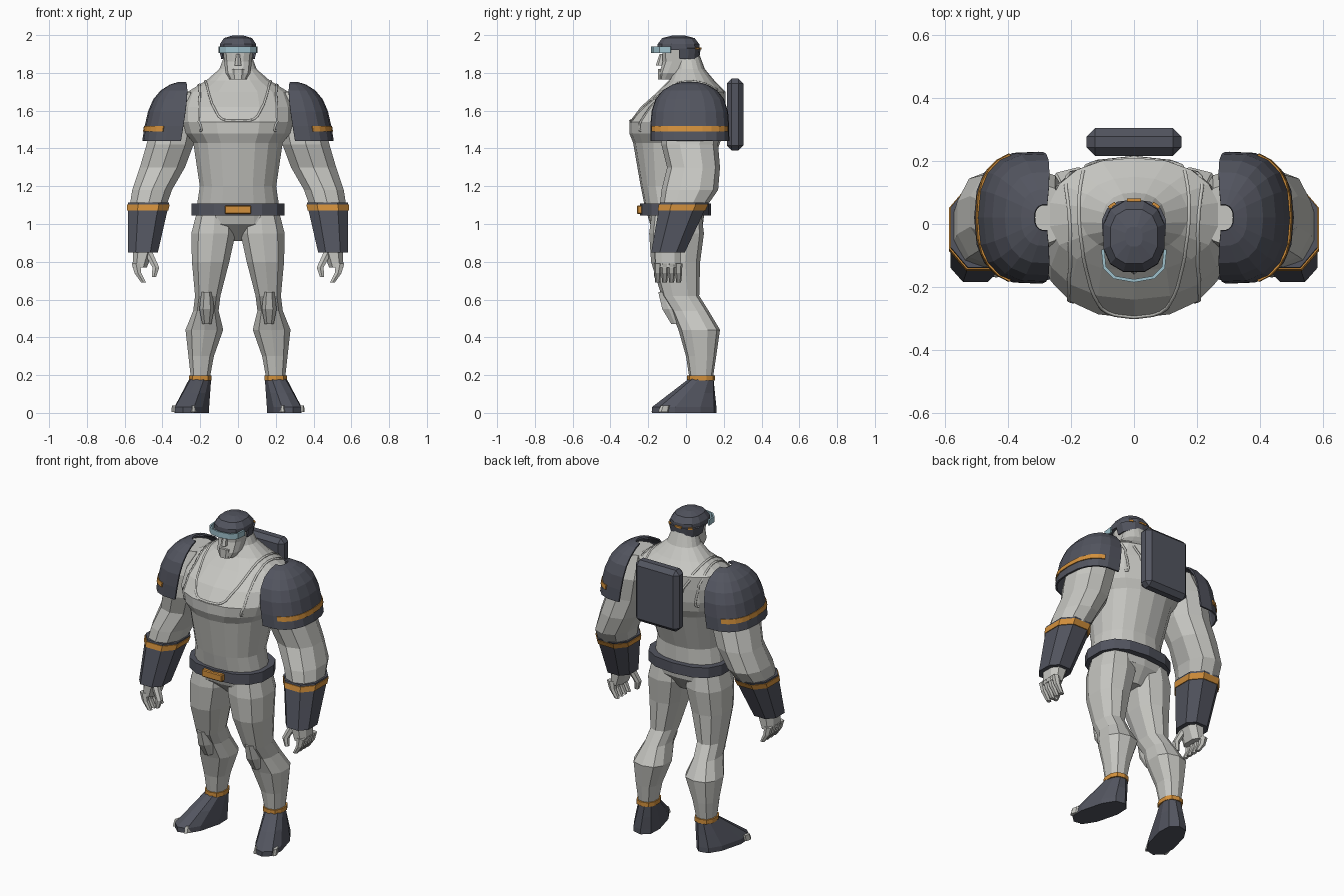
import bpy, bmesh, math
from mathutils import Vector
from mathutils.bvhtree import BVHTree

if "Cube" in bpy.data.objects:
    bpy.data.objects.remove(bpy.data.objects["Cube"])


def material(name, *rgb):
    made = bpy.data.materials.new(name)
    made.use_nodes = True
    made.diffuse_color = (*rgb, 1)
    made.node_tree.nodes["Principled BSDF"].inputs["Base Color"].default_value = (*rgb, 1)
    return made


GREY = material("light grey", .57, .57, .54)
DARK = material("dark slate", .085, .09, .115)
ORANGE = material("orange", .65, .28, .045)
BLUE = material("pale blue", .34, .53, .6)


def ring(z, x=0, y=0, wide=.1, deep=.1):
    """Cross-section at height z: centre and half sizes."""
    return Vector((z, x, y, wide, deep))


def blend(first, last, amount, grow=0):
    """Section between two others, optionally swollen."""
    return first.lerp(last, amount) + ring(0, wide=grow, deep=grow)


def dome(base, rise, lean, amount, grow=0):
    """Section of a blunt dome standing on a base section."""
    z, x, y, wide, deep = base
    shrink = math.sqrt(1 - amount ** 4)
    return ring(z + rise * amount, x + lean * amount, y,
                wide * shrink + grow, deep * shrink + grow)


def finish(name, bm, colour):
    """Turn a bmesh into a flat shaded object."""
    bmesh.ops.recalc_face_normals(bm, faces=bm.faces)
    mesh = bpy.data.meshes.new(name)
    bm.to_mesh(mesh)
    bm.free()
    mesh.materials.append(colour)
    part = bpy.data.objects.new(name, mesh)
    bpy.context.collection.objects.link(part)
    return part


def loft(name, rings, colour=GREY, sides=10, arc=None, square=.8, turn=0, mirror=1):
    """Skin a stack of rounded sections; an arc in degrees leaves a thin open shell."""
    bm = bmesh.new()
    start, end = arc or (0, 360)
    count = sides + 1 if arc else sides
    rows = []
    for z, x, y, wide, deep in rings:
        row = []
        for i in range(count):
            step = i if arc else i + .5
            angle = math.radians(start + (end - start) * step / sides)
            c, s = math.cos(angle), math.sin(angle)
            across = wide * math.copysign(abs(c) ** square, c)
            along = deep * math.copysign(abs(s) ** square, s)
            px = x + across * math.cos(turn) - along * math.sin(turn)
            py = y + across * math.sin(turn) + along * math.cos(turn)
            row.append(bm.verts.new((px * mirror, py, z)))
        rows.append(row)
    for low, high in zip(rows, rows[1:]):
        for i in range(sides):
            j = (i + 1) % count
            bm.faces.new((low[i], low[j], high[j], high[i]))
    if not arc:
        bm.faces.new(rows[0])
        bm.faces.new(rows[-1])
    part = finish(name, bm, colour)
    if arc:
        shell = part.modifiers.new("thickness", "SOLIDIFY")
        shell.thickness = .01
        shell.offset = 0
    return part


def pair(name, rings, **options):
    for mirror, label in ((1, "left_"), (-1, "right_")):
        loft(label + name, rings, mirror=mirror, **options)


def box(name, centre, size, colour, bevel):
    bm = bmesh.new()
    bmesh.ops.create_cube(bm, size=1)
    for v in bm.verts:
        v.co = Vector(centre) + v.co * Vector(size)
    bmesh.ops.bevel(bm, geom=bm.edges[:], offset=bevel, segments=1, affect="EDGES")
    return finish(name, bm, colour)


# Torso with overhanging chest, sloping shoulders and neck
torso = loft("torso", [
    ring(1, y=-.05, wide=.22, deep=.14),
    ring(1.1, y=-.06, wide=.22, deep=.16),
    ring(1.2, y=-.07, wide=.205, deep=.17),
    ring(1.43, y=-.05, wide=.24, deep=.23),
    ring(1.48, y=-.05, wide=.28, deep=.25),
    ring(1.54, y=-.045, wide=.3, deep=.255),
    ring(1.62, y=-.015, wide=.3, deep=.225),
    ring(1.7, y=.03, wide=.27, deep=.18),
    ring(1.76, y=.03, wide=.17, deep=.12),
    ring(1.82, y=.02, wide=.1, deep=.08),
    ring(1.9, y=.01, wide=.07, deep=.06)], sides=18, square=.9)
loft("pelvis", [
    ring(.91, y=-.03, wide=.05, deep=.06),
    ring(1, y=-.05, wide=.22, deep=.14),
    ring(1.08, y=-.05, wide=.23, deep=.15)], sides=14)

# Raised vest edges laid over the torso surface
surface = BVHTree.FromPolygons([v.co for v in torso.data.vertices],
                               [face.vertices for face in torso.data.polygons])


def vest_edge(name, x_low, x_high, z_low, rise, mirror):
    curve = bpy.data.curves.new(name, "CURVE")
    curve.dimensions = "3D"
    curve.bevel_depth = .007
    curve.bevel_resolution = 0
    steps = 24
    line = curve.splines.new("POLY")
    line.points.add(steps)
    for i, point in enumerate(line.points):
        angle = math.pi * i / steps
        lift = abs(math.sin(angle))
        guess = Vector((x_low + (x_high - x_low) * math.sqrt(lift),
                        -.3 * math.cos(angle), z_low + rise * lift * lift))
        spot = surface.find_nearest(guess)[0]
        point.co = (spot.x * mirror, spot.y, spot.z, 1)
    curve.materials.append(GREY)
    bpy.context.collection.objects.link(bpy.data.objects.new(name, curve))


for mirror, label in ((1, "left_"), (-1, "right_")):
    vest_edge(label + "collar_edge", 0, .17, 1.55, .2, mirror)
    vest_edge(label + "armhole_edge", .27, .21, 1.48, .27, mirror)

# Head, chin and nose
loft("head", [
    ring(1.765, y=-.095, wide=.045, deep=.045),
    ring(1.8, y=-.07, wide=.068, deep=.072),
    ring(1.86, y=-.04, wide=.075, deep=.085),
    ring(1.95, y=-.035, wide=.085, deep=.095)], sides=12, square=.7)
loft("chin", [
    ring(1.765, y=-.12, wide=.03, deep=.03),
    ring(1.82, y=-.12, wide=.035, deep=.03)], sides=8, square=.5)
loft("nose", [
    ring(1.84, y=-.13, wide=.02, deep=.03),
    ring(1.9, y=-.12, wide=.01, deep=.02)], sides=6)

# Cap, rear skirt with orange clips, and visor
crown = ring(1.92, y=-.04, wide=.1, deep=.115)
loft("cap", [dome(crown, .08, 0, t) for t in (0, .4, .8, .98)], DARK, sides=12)
loft("cap_skirt", [
    ring(1.875, y=-.01, wide=.085, deep=.075),
    ring(1.93, y=-.01, wide=.098, deep=.083)], DARK, sides=8, arc=(-15, 195))
for label, middle in (("left", 50), ("rear", 90), ("right", 130)):
    loft(label + "_cap_clip", [
        ring(z, y=-.01, wide=.1, deep=.086) for z in (1.925, 1.935)],
        ORANGE, sides=2, arc=(middle - 9, middle + 9))
loft("visor", [
    ring(z, y=-.1, wide=.1, deep=.08) for z in (1.905, 1.94)],
    BLUE, sides=6, arc=(170, 370))

# Shoulder guards: open domes with a band on the outer side
shoulder = ring(1.44, x=.33, y=.02, wide=.172, deep=.205)


def guard(amount, grow=0):
    return dome(shoulder, .31, -.05, amount, grow)


pair("shoulder_guard", [guard(t) for t in (0, .25, .5, .7, .85, .95, .99)],
     colour=DARK, arc=(-96, 96))
pair("shoulder_band", [guard(t, grow=.004) for t in (.16, .25)],
     colour=ORANGE, arc=(-70, 70))

# Arms
pair("arm", [
    ring(1.7, x=.3, y=.03, wide=.08, deep=.1),
    ring(1.56, x=.33, y=.03, wide=.13, deep=.15),
    ring(1.42, x=.36, y=.02, wide=.13, deep=.15),
    ring(1.3, x=.4, y=.04, wide=.125, deep=.14),
    ring(1.18, x=.455, y=.02, wide=.11, deep=.15),
    ring(1.08, x=.48, y=-.02, wide=.1, deep=.12)], square=.9)

# Forearm guards with a band near the top
elbow = ring(1.113, x=.473, y=-.01, wide=.116, deep=.136)
wrist = ring(.85, x=.503, y=-.095, wide=.084, deep=.095)
pair("forearm_guard", [elbow, blend(elbow, wrist, .5), wrist], colour=DARK, sides=8)
pair("forearm_band", [blend(elbow, wrist, t, grow=.005) for t in (.04, .16)],
     colour=ORANGE, sides=8)

# Hands with curled fingers
pair("palm", [
    ring(.77, x=.52, y=-.095, wide=.04, deep=.07),
    ring(.87, x=.5, y=-.095, wide=.06, deep=.075)], sides=8)
for i, finger in enumerate(("index", "middle", "ring", "little")):
    y = -.15 + .037 * i
    pair(finger + "_finger", [
        ring(.69, x=.5, y=y, wide=.014, deep=.013),
        ring(.74, x=.53, y=y, wide=.02, deep=.018),
        ring(.79, x=.54, y=y, wide=.025, deep=.02)], sides=6)
pair("thumb", [
    ring(.72, x=.445, y=-.155, wide=.013, deep=.013),
    ring(.77, x=.435, y=-.15, wide=.02, deep=.02),
    ring(.86, x=.48, y=-.13, wide=.025, deep=.025)], sides=6)

# Belt and buckle
loft("belt", [
    ring(z, y=-.055, wide=.25, deep=.188) for z in (1.045, 1.108)], DARK, sides=14)
box("buckle", (0, -.24, 1.075), (.14, .04, .045), ORANGE, bevel=.005)

# Legs and knees
pair("leg", [
    ring(.17, x=.2, y=.08, wide=.05, deep=.06),
    ring(.3, x=.195, y=.08, wide=.07, deep=.08),
    ring(.44, x=.178, y=.07, wide=.104, deep=.11),
    ring(.54, x=.17, y=.02, wide=.07, deep=.1),
    ring(.62, x=.16, y=-.03, wide=.07, deep=.1),
    ring(.8, x=.145, y=-.055, wide=.103, deep=.13),
    ring(.95, x=.13, y=-.05, wide=.122, deep=.145),
    ring(1.07, x=.12, y=-.05, wide=.1, deep=.13)])
pair("knee", [
    ring(.47, x=.165, y=-.04, wide=.025, deep=.04),
    ring(.55, x=.165, y=-.06, wide=.042, deep=.07),
    ring(.64, x=.165, y=-.1, wide=.03, deep=.05)], sides=8)

# Boots with toes and ankle bands
sole = ring(0, x=.245, y=-.01, wide=.08, deep=.177)
ankle = ring(.18, x=.2, y=.08, wide=.055, deep=.068)
lip = sole + ring(.03, wide=0, deep=0)
pair("boot", [sole, lip, blend(lip, ankle, .5), ankle], colour=DARK, turn=.26)
for i in range(4):
    toe = ring(.004, x=.235 + .034 * i, y=-.155 + .012 * i, wide=.014, deep=.03)
    tip = ring(.04, x=toe[1], y=toe[2] + .01, wide=.01, deep=.025)
    pair("toe_" + "abcd"[i], [toe, tip], sides=6, turn=.26)
pair("ankle_band", [
    ring(z, x=.2, y=.08, wide=.062, deep=.074) for z in (.172, .198)], colour=ORANGE)

# Back pack
box("back_pack", (0, .26, 1.58), (.3, .088, .38), DARK, bevel=.026)
